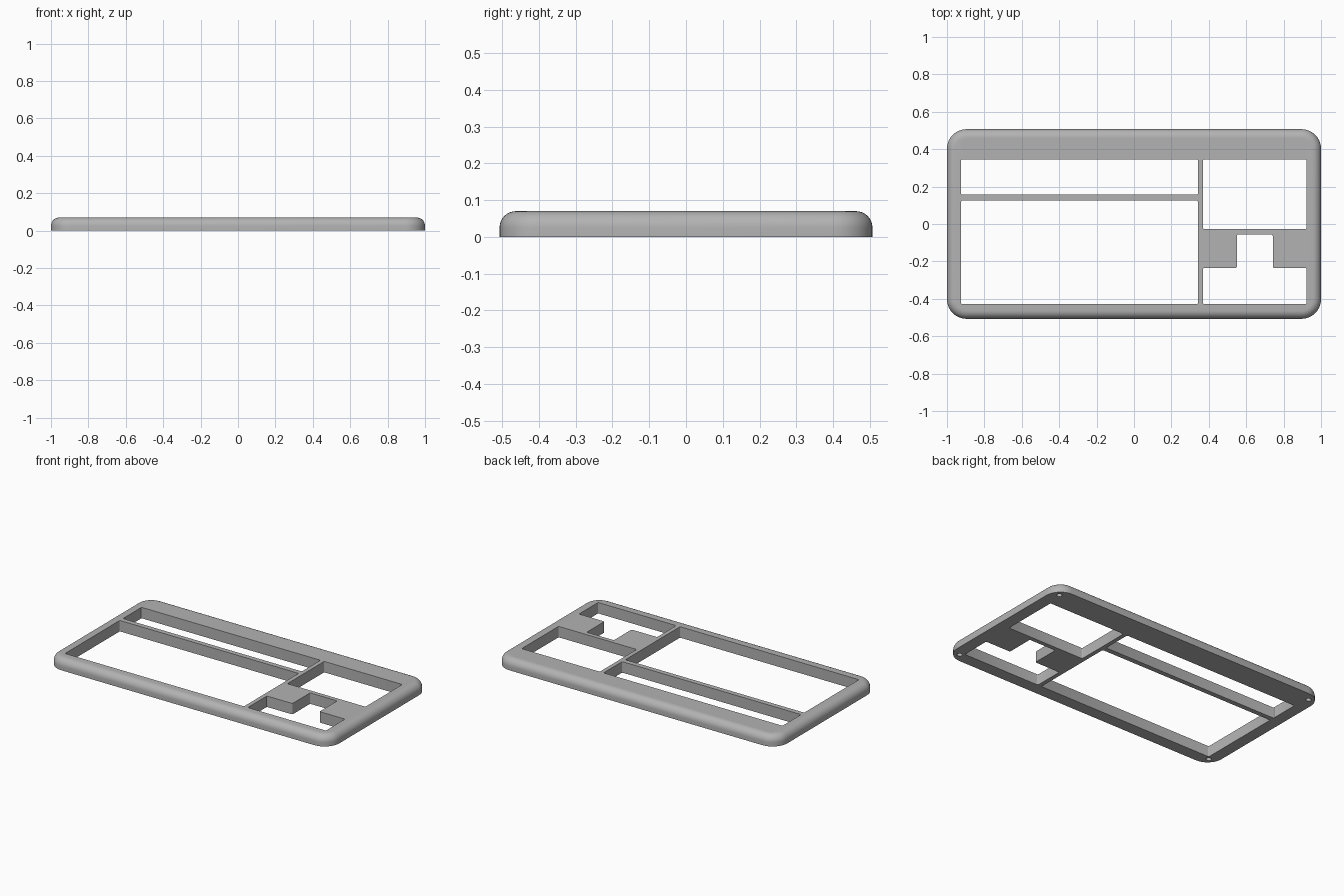
import bpy, bmesh
from math import sin, cos, pi

cube = bpy.data.objects.get("Cube")
if cube:
    bpy.data.objects.remove(cube, do_unlink=True)

HALF_X, HALF_Y, HEIGHT = 1.0, 0.507, 0.07
CORNER, ROUND = 0.105, 0.045

grey = bpy.data.materials.new("light grey plastic")
grey.use_nodes = True
colour = (0.45, 0.45, 0.45, 1)
grey.diffuse_color = colour
grey.node_tree.nodes["Principled BSDF"].inputs["Base Color"].default_value = colour


def make_object(name, bm):
    bmesh.ops.recalc_face_normals(bm, faces=bm.faces)
    mesh = bpy.data.meshes.new(name)
    bm.to_mesh(mesh)
    bm.free()
    mesh.materials.append(grey)
    obj = bpy.data.objects.new(name, mesh)
    bpy.context.collection.objects.link(obj)
    return obj


def rounded_ring(bm, inset, z, steps=10):
    """Rounded rectangle of vertices, pulled in by inset."""
    r, ring = CORNER - inset, []
    for q, (sx, sy) in enumerate([(1, 1), (-1, 1), (-1, -1), (1, -1)]):
        for i in range(steps + 1):
            a = (q + i / steps) * pi / 2
            ring.append(bm.verts.new((sx * (HALF_X - CORNER) + r * cos(a),
                                      sy * (HALF_Y - CORNER) + r * sin(a), z)))
    return ring


def prism(name, outline):
    """Upright cutter with slightly rounded corners."""
    bm = bmesh.new()
    face = bm.faces.new([bm.verts.new((x, y, -0.1)) for x, y in outline])
    top = bmesh.ops.extrude_face_region(bm, geom=[face])["geom"]
    bmesh.ops.translate(bm, vec=(0, 0, 0.3),
                        verts=[v for v in top if isinstance(v, bmesh.types.BMVert)])
    upright = [e for e in bm.edges if abs(e.verts[0].co.z - e.verts[1].co.z) > 0.1]
    bmesh.ops.bevel(bm, geom=upright, offset=0.008, segments=3, profile=0.5,
                    affect='EDGES')
    return make_object(name, bm)


def box_outline(x0, x1, y0, y1):
    return [(x0, y0), (x1, y0), (x1, y1), (x0, y1)]


# Frame body: stacked rings with a quarter-round top edge
bm = bmesh.new()
rings = [rounded_ring(bm, 0, 0)]
for i in range(9):
    a = i / 8 * pi / 2
    rings.append(rounded_ring(bm, ROUND * (1 - cos(a)), HEIGHT - ROUND * (1 - sin(a))))
for low, high in zip(rings, rings[1:]):
    for i in range(len(low)):
        j = (i + 1) % len(low)
        bm.faces.new((low[i], low[j], high[j], high[i]))
bm.faces.new(rings[0][::-1])
bm.faces.new(rings[-1])
frame = make_object("case_frame", bm)

# Key openings
L, M0, M1, R = -0.925, 0.342, 0.369, 0.922
FRONT, BACK = -0.428, 0.345
cutters = [
    prism("function_row_cutter", box_outline(L, M0, 0.157, BACK)),
    prism("main_keys_cutter", box_outline(L, M0, FRONT, 0.125)),
    prism("upper_block_cutter", box_outline(M1, R, -0.028, BACK)),
    prism("arrow_keys_cutter", [(M1, FRONT), (R, FRONT), (R, -0.235), (0.742, -0.235),
                                (0.742, -0.056), (0.55, -0.056), (0.55, -0.235),
                                (M1, -0.235)]),
]

# Long pen groove near the back: a stretched sphere
bm = bmesh.new()
bmesh.ops.create_uvsphere(bm, u_segments=32, v_segments=17, radius=0.03)
for v in bm.verts:
    x, y, z = v.co
    v.co = (z + (0.895 if z > 0 else -0.895), y + 0.43, x + HEIGHT + 0.015)
cutters.append(make_object("groove_cutter", bm))

# Screw holes underneath, one in each corner
for sx in (-1, 1):
    for sy in (-1, 1):
        bm = bmesh.new()
        bmesh.ops.create_cone(bm, cap_ends=True, segments=20, radius1=0.016,
                              radius2=0.016, depth=0.08)
        bmesh.ops.translate(bm, verts=bm.verts, vec=(sx * 0.943, sy * 0.45, 0))
        cutters.append(make_object("screw_hole_cutter", bm))

for cutter in cutters:
    cutter.hide_render = True
    cutter.hide_viewport = True
    mod = frame.modifiers.new(cutter.name, 'BOOLEAN')
    mod.operation, mod.solver, mod.object = 'DIFFERENCE', 'EXACT', cutter

# Bake the cuts, drop the cutters, smooth the rounded edges
bpy.context.view_layer.update()
baked = bpy.data.meshes.new_from_object(
    frame.evaluated_get(bpy.context.evaluated_depsgraph_get()))
frame.modifiers.clear()
frame.data = baked
for cutter in cutters:
    bpy.data.objects.remove(cutter, do_unlink=True)
bpy.context.view_layer.objects.active = frame
frame.select_set(True)
bpy.ops.object.shade_smooth_by_angle(angle=0.52)
